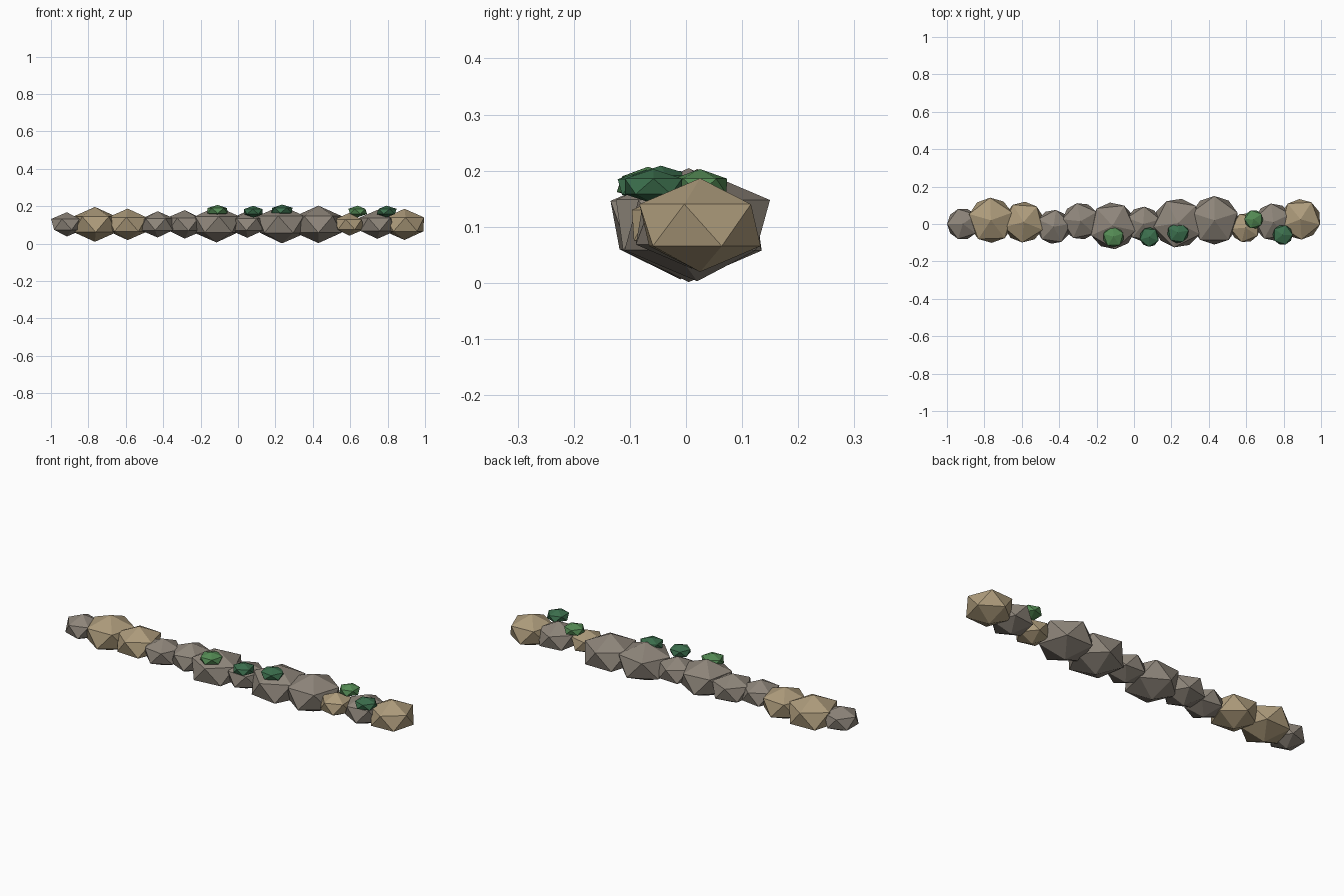
import bpy
import math

if "Cube" in bpy.data.objects:
    bpy.data.objects.remove(bpy.data.objects["Cube"])


def material(name, rgb):
    m = bpy.data.materials.new(name)
    m.diffuse_color = (*rgb, 1)
    m.use_nodes = True
    m.node_tree.nodes["Principled BSDF"].inputs["Base Color"].default_value = m.diffuse_color
    return m


GRAY = material("gray stone", (0.27, 0.235, 0.195))
TAN = material("tan stone", (0.42, 0.33, 0.2))
MOSS_LIGHT = material("light moss", (0.09, 0.26, 0.09))
MOSS_DARK = material("dark moss", (0.045, 0.16, 0.075))


def boulder(name, x, y, z, radius, half_height, turn, mat):
    """Flattened 20-sided lump, turned about the vertical."""
    bpy.ops.mesh.primitive_ico_sphere_add(
        subdivisions=1, radius=1, location=(x, y, z),
        rotation=(0, 0, math.radians(turn)))
    ob = bpy.context.object
    ob.name = name
    ob.scale = (radius, radius, half_height)
    ob.data.materials.append(mat)


# Row of stones: x, y, radius, turn, colour
stones = [
    (-0.915, 0.00, 0.094, 36, GRAY),
    (-0.765, 0.02, 0.135, 20, TAN),
    (-0.59, 0.01, 0.122, 50, TAN),
    (-0.43, -0.015, 0.102, 10, GRAY),
    (-0.285, 0.015, 0.110, 30, GRAY),
    (-0.115, -0.01, 0.140, 60, GRAY),
    (0.05, 0.00, 0.104, 15, GRAY),
    (0.235, 0.005, 0.147, 45, GRAY),
    (0.43, 0.02, 0.145, 18, GRAY),
    (0.595, -0.02, 0.088, 40, TAN),
    (0.745, 0.01, 0.112, 25, GRAY),
    (0.89, 0.025, 0.121, -15, TAN),
]
for x, y, r, turn, mat in stones:
    boulder("wall_stone", x, y, 0.103, r, r * 0.69, turn, mat)

# Moss clumps on top: x, y, z, radius, turn, colour
for x, y, z, r, turn, mat in [
    (-0.11, -0.068, 0.176, 0.062, 20, MOSS_LIGHT),
    (0.082, -0.070, 0.171, 0.058, 50, MOSS_DARK),
    (0.235, -0.045, 0.178, 0.064, 10, MOSS_DARK),
    (0.64, 0.025, 0.172, 0.056, 35, MOSS_LIGHT),
    (0.795, -0.058, 0.172, 0.060, 0, MOSS_DARK),
]:
    boulder("moss_clump", x, y, z, r, 0.031, turn, mat)
